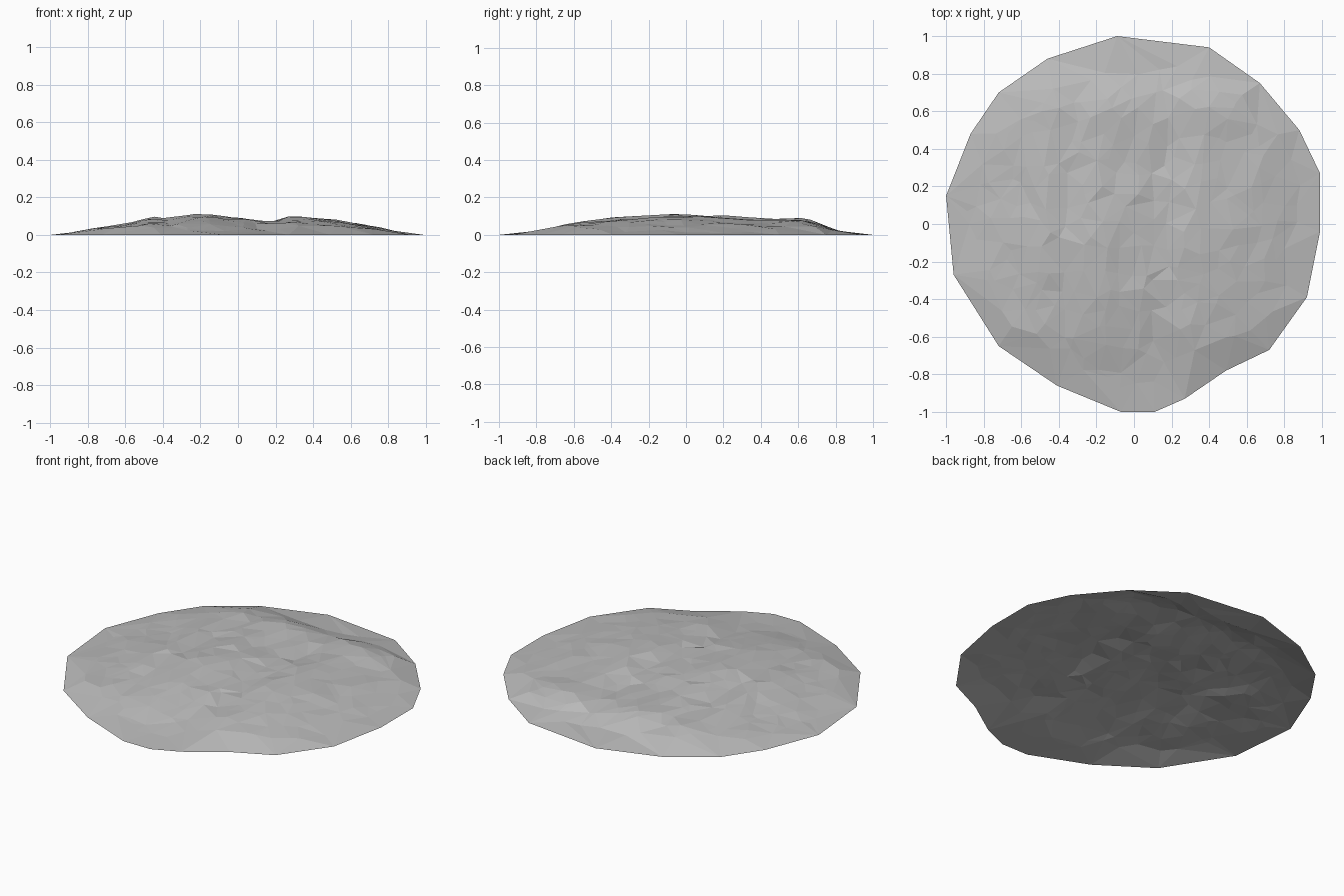
import bpy
import random
from mathutils import Vector, noise
from mathutils.geometry import delaunay_2d_cdt

cube = bpy.data.objects.get("Cube")
if cube:
    bpy.data.objects.remove(cube, do_unlink=True)

random.seed(7)

# Outline of the mound on the ground
RIM = [(-.09, 1), (.4, .94), (.67, .75), (.88, .5), (.99, .27), (.99, -.04), (.92, -.39),
       (.72, -.67), (.49, -.78), (.27, -.93), (.11, -1), (-.07, -1), (-.41, -.86),
       (-.72, -.65), (-.96, -.27), (-1, .15), (-.87, .48), (-.72, .7), (-.46, .88)]
# Height profiles across (two ridges and a valley) and along
ACROSS = [(-1, 0), (-.88, .01), (-.75, .04), (-.55, .075), (-.45, .1), (-.35, .09),
          (-.25, .115), (-.15, .118), (0, .095), (.07, .09), (.14, .065), (.25, .1),
          (.31, .105), (.5, .085), (.68, .06), (.85, .015), (1, 0)]
ALONG = [(-1, 0), (-.75, .03), (-.6, .07), (-.42, .09), (-.2, .11), (-.05, .118),
         (.2, .105), (.3, .097), (.52, .09), (.58, .1), (.7, .075), (.8, .025), (.9, .01), (1, 0)]
PEAK = .118


def profile(points, t):
    for (a, h), (b, k) in zip(points, points[1:]):
        if a <= t <= b:
            return h + (k - h) * (t - a) / (b - a)
    return 0


def rim_distance(x, y):
    """Distance inward from the nearest outline edge, negative outside."""
    best = 9
    for (ax, ay), (bx, by) in zip(RIM, RIM[1:] + RIM[:1]):
        edge = Vector((bx - ax, by - ay)).normalized()
        best = min(best, edge.y * (x - ax) - edge.x * (y - ay))
    return best


def height(x, y):
    inside = rim_distance(x, y)
    if inside < .01:
        return 0
    bend = .04 * y * (1 - abs(y))
    z = profile(ACROSS, x - bend) * profile(ALONG, y) / PEAK
    rough = noise.noise(Vector((x * 7, y * 4, 3))) * .016 - .003
    return max(.002, z + rough * min(1, z / .06)) * min(1, inside / .06)


# Scattered points, closer together across than along
points = [Vector(p) for p in RIM]
STEP_X, STEP_Y = .085, .115
for row in range(-9, 10):
    for col in range(-12, 13):
        x = (col + .5 * (row % 2) + random.uniform(-.42, .42)) * STEP_X
        y = (row + random.uniform(-.42, .42)) * STEP_Y
        if rim_distance(x, y) > .1:
            points.append(Vector((x, y)))

count = len(RIM)
border = [(i, (i + 1) % count) for i in range(count)]
flat, _, faces, *_ = delaunay_2d_cdt(points, border, [], 1, 1e-5)

# Open mound surface with flat facets, facing up
mesh = bpy.data.meshes.new("rock_mound")
mesh.from_pydata([(p.x, p.y, height(p.x, p.y)) for p in flat], [], faces)
mesh.update()
if sum(f.normal.z for f in mesh.polygons) < 0:
    mesh.flip_normals()
mound = bpy.data.objects.new("rock_mound", mesh)
bpy.context.collection.objects.link(mound)

# Plain grey stone
stone = bpy.data.materials.new("grey_stone")
stone.use_nodes = True
color = (.5, .5, .5, 1)
stone.diffuse_color = color
stone.node_tree.nodes["Principled BSDF"].inputs["Base Color"].default_value = color
mesh.materials.append(stone)
